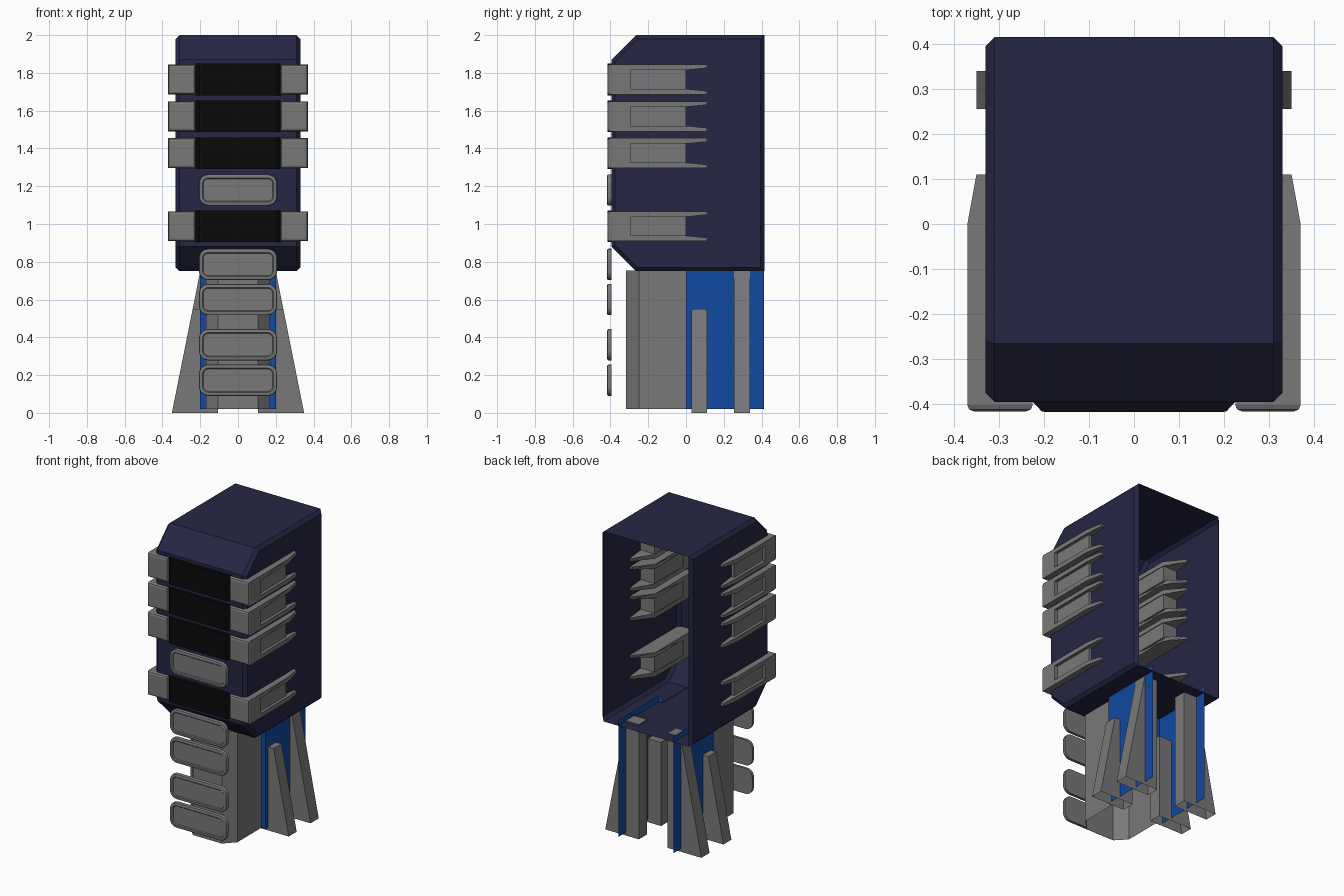
import bpy, bmesh, math
from mathutils import Vector

if "Cube" in bpy.data.objects:
    bpy.data.objects.remove(bpy.data.objects["Cube"])


def material(name, rgb):
    m = bpy.data.materials.new(name)
    m.diffuse_color = (*rgb, 1)
    m.use_nodes = True
    m.node_tree.nodes["Principled BSDF"].inputs["Base Color"].default_value = m.diffuse_color
    return m


NAVY = material("navy", (0.019, 0.019, 0.058))
GRAY = material("gray", (0.19, 0.19, 0.19))
BLUE = material("blue", (0.005, 0.068, 0.36))
BLACK = material("black", (0.003, 0.003, 0.003))


def finish(bm, name, mat, sheet=False, mirror=False):
    if not sheet:
        bmesh.ops.recalc_face_normals(bm, faces=bm.faces)
    me = bpy.data.meshes.new(name)
    bm.to_mesh(me)
    bm.free()
    me.materials.append(mat)
    ob = bpy.data.objects.new(name, me)
    bpy.context.collection.objects.link(ob)
    if mirror:
        ob.modifiers.new("mirror", "MIRROR").use_axis[0] = True
    return ob


def prism(points, offset):
    """Closed prism from a flat outline pushed along an offset."""
    bm = bmesh.new()
    face = bm.faces.new([bm.verts.new(p) for p in points])
    ext = bmesh.ops.extrude_face_region(bm, geom=[face], use_keep_orig=True)
    vs = [g for g in ext["geom"] if isinstance(g, bmesh.types.BMVert)]
    bmesh.ops.translate(bm, verts=vs, vec=offset)
    bmesh.ops.recalc_face_normals(bm, faces=bm.faces)
    return bm


def sheet(name, path, z0, z1, mat, mirror=False):
    """Thin upright wall following a plan path."""
    bm = bmesh.new()
    lo = [bm.verts.new((x, y, z0)) for x, y in path]
    hi = [bm.verts.new((x, y, z1)) for x, y in path]
    for i in range(len(path) - 1):
        bm.faces.new((lo[i], lo[i + 1], hi[i + 1], hi[i]))
    return finish(bm, name, mat, sheet=True, mirror=mirror)


def bevel(bm, edges, width, segments=1):
    bmesh.ops.bevel(bm, geom=edges, offset=width, segments=segments,
                    profile=0.5, affect='EDGES', clamp_overlap=True)


# Housing: chamfered box, open at the back
side = [(-0.395, 0.88), (-0.265, 0.75), (0.415, 0.75),
        (0.415, 2.0), (-0.265, 2.0), (-0.395, 1.87)]
bm = prism([(-0.33, y, z) for y, z in side], (0.66, 0, 0))
bevel(bm, [e for e in bm.edges if abs(e.verts[0].co.x - e.verts[1].co.x) < 1e-5], 0.02)
bmesh.ops.recalc_face_normals(bm, faces=bm.faces)
back = [f for f in bm.faces if f.normal.y > 0.99]
bmesh.ops.delete(bm, geom=back, context='FACES')
finish(bm, "housing", NAVY, sheet=True)

# Side brackets and dark plates, one set per row
H = 0.079
for i, zc in enumerate((1.765, 1.57, 1.375, 0.988)):
    outline = [(-0.416, -H), (0, -H), (0.11, -H), (0.11, -H + 0.018), (0, -0.05), (-0.295, -0.05),
               (-0.295, 0.05), (0, 0.05), (0.11, H - 0.018), (0.11, H), (0, H), (-0.416, H)]
    bm = prism([(0.225, y, zc + z) for y, z in outline], (0.145, 0, 0))
    for v in bm.verts:                      # taper the arm tips into the wall
        if v.co.y > 0.1:
            v.co.x = 0.35 if v.co.x > 0.3 else 0.315
    bevel(bm, [e for e in bm.edges if all(v.co.y < -0.4 for v in e.verts)], 0.014, 2)
    finish(bm, f"bracket_{i}", GRAY, mirror=True)

    bm = prism([(0.23, y, zc + z) for y, z in
                ((-0.3, -0.052), (0, -0.052), (0, 0.052), (-0.3, 0.052))], (0.12, 0, 0))
    finish(bm, f"bracket_panel_{i}", GRAY, mirror=True)

    plan = [(-0.224, -0.385), (-0.224, -0.396), (-0.205, -0.416),
            (0.205, -0.416), (0.224, -0.396), (0.224, -0.385)]
    bm = prism([(x, y, zc - 0.084) for x, y in plan], (0, 0, 0.168))
    finish(bm, f"dark_plate_{i}", BLACK)

# Rounded front pads with a rim
for i, zc in enumerate((1.18, 0.786, 0.6, 0.361, 0.173)):
    pts = []
    r, w, h = 0.05, 0.207, 0.083
    for c, (sx, sz) in enumerate(((1, 1), (-1, 1), (-1, -1), (1, -1))):
        for k in range(6):
            a = math.radians(90 * c + 18 * k)
            pts.append((sx * (w - r) + r * math.cos(a), -0.394,
                        zc + sz * (h - r) + r * math.sin(a)))
    bm = prism(pts, (0, -0.023, 0))
    bevel(bm, [e for e in bm.edges if all(v.co.y < -0.41 for v in e.verts)], 0.007, 2)
    bmesh.ops.recalc_face_normals(bm, faces=bm.faces)
    front = max((f for f in bm.faces if f.normal.y < -0.99), key=lambda f: f.calc_area())
    bmesh.ops.inset_region(bm, faces=[front], thickness=0.012)
    bmesh.ops.inset_region(bm, faces=[front], thickness=0.005, depth=-0.005)
    finish(bm, f"front_pad_{i}", GRAY)

# Lower column: faceted front bay and flat rear side walls
sheet("front_bay", [(-0.17, 0), (-0.17, -0.25), (-0.105, -0.318),
                    (0.105, -0.318), (0.17, -0.25), (0.17, 0)], 0.02, 0.755, GRAY)
sheet("rear_wall", [(0.17, 0), (0.2, 0), (0.2, 0.414)], 0.02, 0.79, BLUE, mirror=True)

# Splayed legs: hollow wedges through the walls, open at the bottom
for name, y0, y1, top in (("rear_leg", 0.255, 0.34, 0.757), ("middle_leg", 0.028, 0.11, 0.55)):
    outer = 0.35 - 0.2 * top
    bm = prism([(x, y0, z) for x, z in
                ((0.105, 0), (0.35, 0), (outer, top), (0.105, top))], (0, y1 - y0, 0))
    bmesh.ops.delete(bm, geom=[f for f in bm.faces if f.normal.z < -0.99], context='FACES')
    finish(bm, name, GRAY, sheet=True, mirror=True)

# Smooth only the rounded parts
for ob in bpy.data.objects:
    if ob.name.startswith("front_pad"):
        bpy.context.view_layer.objects.active = ob
        ob.select_set(True)
bpy.ops.object.shade_smooth_by_angle(angle=math.radians(30))
